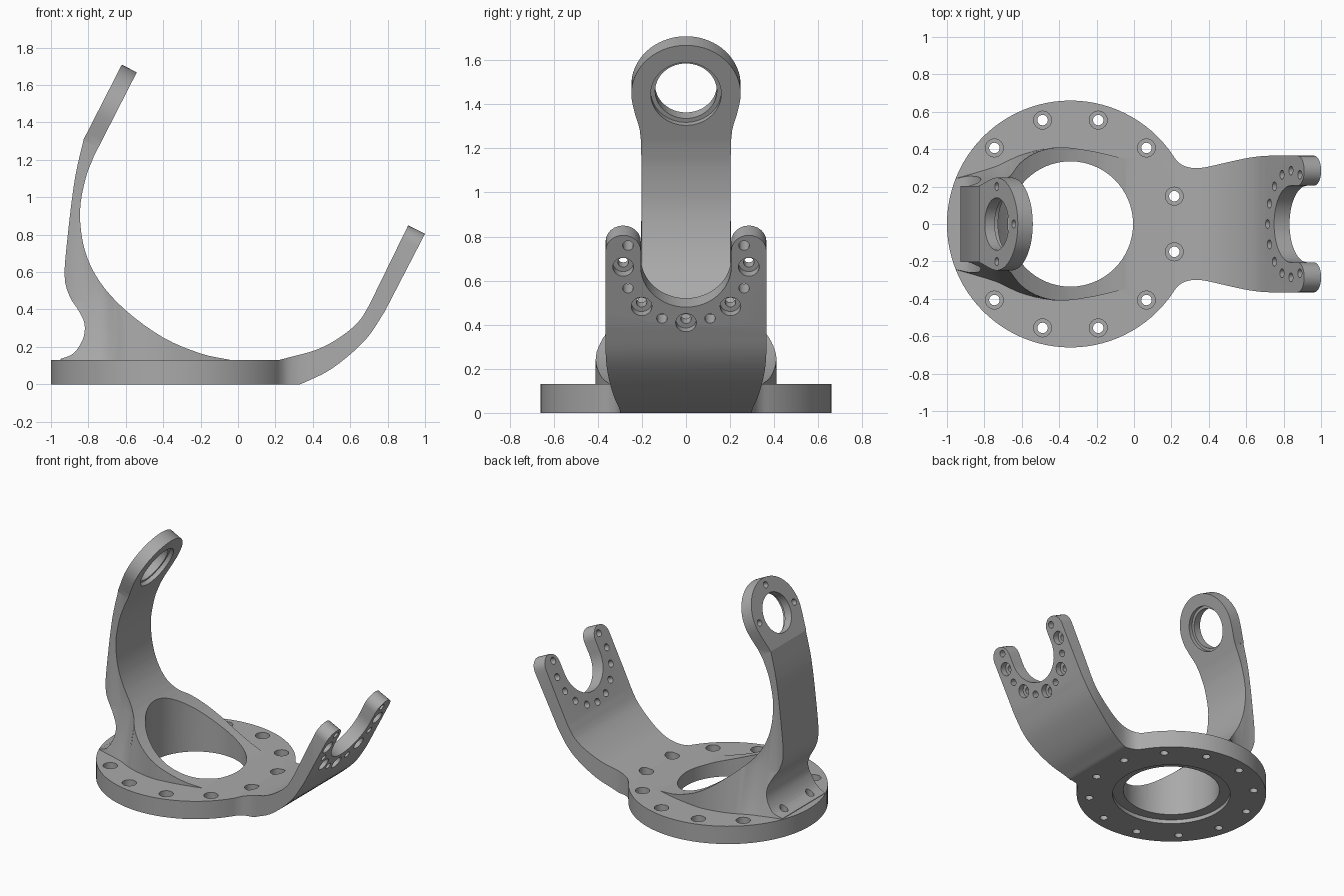
import bpy, bmesh, math
from mathutils import Matrix, Vector

if "Cube" in bpy.data.objects:
    bpy.data.objects.remove(bpy.data.objects["Cube"])

metal = bpy.data.materials.new("grey_metal")
metal.diffuse_color = (0.40, 0.40, 0.40, 1)
metal.use_nodes = True
metal.node_tree.nodes["Principled BSDF"].inputs["Base Color"].default_value = metal.diffuse_color


def make(name, bm):
    bmesh.ops.recalc_face_normals(bm, faces=bm.faces)
    me = bpy.data.meshes.new(name)
    bm.to_mesh(me)
    bm.free()
    me.materials.append(metal)
    ob = bpy.data.objects.new(name, me)
    bpy.context.collection.objects.link(ob)
    return ob


def loft(name, rings):
    """Closed solid through rings of equal point count."""
    bm = bmesh.new()
    vs = [[bm.verts.new(p) for p in ring] for ring in rings]
    n = len(vs[0])
    for a, b in zip(vs, vs[1:]):
        for i in range(n):
            j = (i + 1) % n
            bm.faces.new((a[i], a[j], b[j], b[i]))
    bm.faces.new(vs[0][::-1])
    bm.faces.new(vs[-1])
    return make(name, bm)


def rod(bm, r, z0, z1, frame, u=0, v=0, seg=24):
    """Cylinder along the frame's w axis, added to bm."""
    m = frame @ Matrix.Translation((u, v, (z0 + z1) / 2))
    bmesh.ops.create_cone(bm, cap_ends=True, segments=seg, radius1=r, radius2=r,
                          depth=z1 - z0, matrix=m)


def cyl(name, r, z0, z1, frame, u=0, v=0, seg=64):
    bm = bmesh.new()
    rod(bm, r, z0, z1, frame, u, v, seg)
    return make(name, bm)


def combine(ob, tool, op):
    mod = ob.modifiers.new("b", 'BOOLEAN')
    mod.operation, mod.object, mod.solver = op, tool, 'EXACT'
    dg = bpy.context.evaluated_depsgraph_get()
    me = bpy.data.meshes.new_from_object(ob.evaluated_get(dg))
    ob.modifiers.clear()
    ob.data = me
    bpy.data.objects.remove(tool)


def curve(pts, n=4):
    """Catmull-Rom curve through 2D points."""
    p = [Vector(q) for q in pts]
    p = [2 * p[0] - p[1]] + p + [2 * p[-1] - p[-2]]
    out = []
    for a, b, c, d in zip(p, p[1:], p[2:], p[3:]):
        for k in range(n):
            t = k / n
            out.append(0.5 * (2 * b + (c - a) * t + (2 * a - 5 * b + 4 * c - d) * t * t
                              + (3 * b - a - 3 * c + d) * t ** 3))
    return out + [p[-2]]


def side_prism(name, prof, w):
    return loft(name, [[(x, y, z) for x, z in prof] for y in (-w, w)])


def plan(half, z):
    """Mirrored plan outline from half-widths along x."""
    return [(x, y, z) for x, y in half] + [(x, -y, z) for x, y in reversed(half)]


def tilted(x, z, dx, dz):
    """Frame with u = y, v = up the tilted plate, w = towards +x."""
    v = Vector((dx, 0, dz)).normalized()
    u = Vector((0, 1, 0))
    m = Matrix((u, v, u.cross(v))).transposed().to_4x4()
    return Matrix.Translation((x, 0, z)) @ m


C = Matrix.Translation((-0.34, 0, 0))
T = 0.13

# Base disc
bracket = cyl("bracket", 0.66, 0, T, C, seg=96)

# Fork arm: side profile trimmed by plan outline
fork_prof = ([(0.0, 0), (0.33, 0)]
             + curve([(0.35, 0.007), (0.48, 0.07), (0.6, 0.16), (0.70, 0.26), (0.785, 0.39)])
             + [(1.0, 0.805), (0.91, 0.85)]
             + curve([(0.70, 0.42), (0.645, 0.335), (0.55, 0.255), (0.42, 0.185), (0.22, T)])
             + [(0.0, T)])
fork = side_prism("fork", fork_prof, 0.6)
fork_half = curve([(0.05, 0.45), (0.14, 0.43), (0.2, 0.372), (0.25, 0.32), (0.31, 0.30), (0.38, 0.303),
                   (0.5, 0.33), (0.62, 0.355), (0.72, 0.365), (0.85, 0.365)]) + [(1.1, 0.365)]
combine(fork, loft("outline", [plan(fork_half, z) for z in (-0.2, 1.2)]), 'INTERSECT')

# Slot with rounded prong tips
F = tilted(0.838, 0.705, 0.44, 0.90)
tip, slot = 0.082, 0.205
cut = [(slot * math.cos(a), slot * math.sin(a))
       for a in [math.pi + math.pi * i / 24 for i in range(25)]]
right = [(0.285 + 0.08 * math.cos(a), tip + 0.08 * math.sin(a))
         for a in [math.pi - math.pi * i / 12 for i in range(13)]]
left = [(-u, v) for u, v in reversed(right)]
cut += right + [(0.5, tip), (0.5, 0.5), (-0.5, 0.5), (-0.5, tip)] + left
combine(fork, loft("slot", [[F @ Vector((u, v, w)) for u, v in cut] for w in (-0.2, 0.3)]),
        'DIFFERENCE')
combine(bracket, fork, 'UNION')

# Tall arm: side profile trimmed by a flared plan outline
H = tilted(-0.654, 1.447, 0.455, 0.89)
end_in, end_out = H @ Vector((0, -0.18, 0)), H @ Vector((0, -0.18, -0.09))
arm_prof = ([(-0.94, 0.10)]
            + curve([(-0.95, 0.135), (-0.88, 0.165), (-0.83, 0.24), (-0.82, 0.32), (-0.85, 0.39),
                     (-0.90, 0.47), (-0.927, 0.58), (-0.91, 0.80), (-0.872, 1.1), (-0.825, 1.31)])
            + [(end_out.x, end_out.z), (end_in.x, end_in.z)]
            + curve([(-0.77, 1.22), (-0.815, 1.10), (-0.845, 0.92), (-0.82, 0.72), (-0.74, 0.55),
                     (-0.60, 0.395), (-0.40, 0.25), (-0.20, 0.165), (-0.04, T)])
            + [(-0.04, 0.10)])
arm = side_prism("arm", arm_prof, 0.6)
low = curve([(-1.0, 0.23), (-0.76, 0.30), (-0.67, 0.34), (-0.6, 0.37), (-0.5, 0.397), (-0.38, 0.41),
             (-0.2, 0.385), (0.0, 0.335)])
high = curve([(-1.0, 0.205), (-0.76, 0.205), (-0.67, 0.25), (-0.6, 0.325), (-0.5, 0.385), (-0.38, 0.41),
              (-0.2, 0.385), (0.0, 0.335)])
combine(arm, loft("outline", [plan(low, 0.0), plan(low, T), plan(high, 0.45), plan(high, 2)]),
        'INTERSECT')

# Round head at the arm's top
arc = [(0.248 * math.cos(a), 0.248 * math.sin(a))
       for a in [math.radians(-10 + 200 * i / 40) for i in range(41)]]
head_out = [(0.205, -0.205), (0.215, -0.16), (0.232, -0.1)] + arc + \
           [(-0.232, -0.1), (-0.215, -0.16), (-0.205, -0.205)]
head = loft("head", [[H @ Vector((u, v, w)) for u, v in head_out] for w in (-0.09, 0)])
combine(arm, head, 'UNION')
combine(bracket, arm, 'UNION')

# Large bores: base hole, underside recess, head hole and its step
for args in ((0.335, -0.1, 1.0, C), (0.41, -0.1, 0.03, C),
             (0.14, -0.2, 0.1, H), (0.16, -0.03, 0.1, H)):
    combine(bracket, cyl("bore", *args), 'DIFFERENCE')

# Small holes: through holes first, then counterbores
small, wide = bmesh.new(), bmesh.new()
for i in range(12):
    a = math.radians(15 + 30 * i)
    u, v = 0.575 * math.cos(a), 0.575 * math.sin(a)
    rod(small, 0.028, -0.1, 0.28, C, u, v)
    if i not in (5, 6):
        rod(wide, 0.048, 0.07, 0.28, C, u, v)
for i in range(-5, 6):
    a = math.radians(22.5 * i)
    u, v = 0.285 * math.sin(a), -0.285 * math.cos(a)
    rod(small, 0.024, -0.06, 0.2, F, u, v)
    if i % 2 == 0:
        rod(wide, 0.047, 0.05, 0.2, F, u, v)
for u, v in ((0.2, 0), (-0.2, 0), (0, 0.2)):
    rod(small, 0.022, -0.15, -0.045, H, u, v)
combine(bracket, make("holes", small), 'DIFFERENCE')
combine(bracket, make("counterbores", wide), 'DIFFERENCE')

# Smooth shading with sharp edges kept
bpy.context.view_layer.objects.active = bracket
bracket.select_set(True)
bpy.ops.object.shade_smooth_by_angle(angle=math.radians(30))
